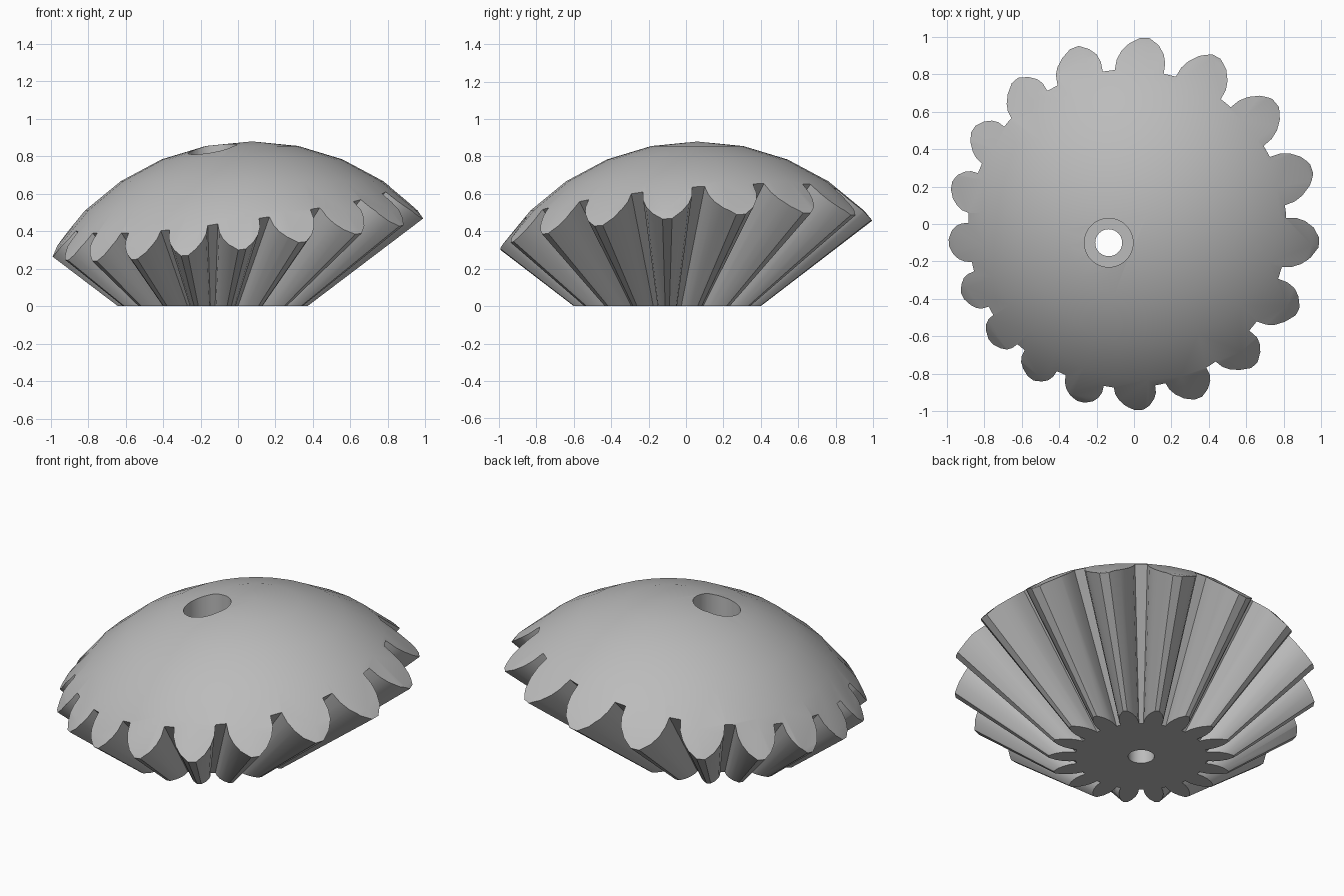
import bpy, bmesh
from math import sin, cos, radians
from mathutils import Matrix

cube = bpy.data.objects.get("Cube")
if cube:
    bpy.data.objects.remove(cube, do_unlink=True)

TEETH = 18
AXIS_X, AXIS_Y = -0.135, -0.1
APEX = 0.383                     # depth of the pitch cone apex below the base
TOP = 1.05
# half tooth: (radius per unit height above apex, half angle in degrees)
FLANK = [(0.94, 8.0), (1.04, 7.5), (1.13, 6.3), (1.23, 4.2), (1.32, 1.3)]


def finish(name, bm):
    bmesh.ops.recalc_face_normals(bm, faces=bm.faces)
    mesh = bpy.data.meshes.new(name)
    bm.to_mesh(mesh)
    bm.free()
    obj = bpy.data.objects.new(name, mesh)
    bpy.context.collection.objects.link(obj)
    return obj


def bore(name, radius, z0, z1):
    bm = bmesh.new()
    bmesh.ops.create_cone(bm, cap_ends=True, segments=40, radius1=radius, radius2=radius,
                          depth=z1 - z0,
                          matrix=Matrix.Translation((AXIS_X, AXIS_Y, (z0 + z1) / 2)))
    return finish(name, bm)


# toothed cone, flaring upwards from the base
outline = []
for i in range(TEETH):
    mid = i * 360 / TEETH
    outline += [(r, radians(mid - a)) for r, a in FLANK]
    outline += [(r, radians(mid + a)) for r, a in reversed(FLANK)]

bm = bmesh.new()
rings = []
for z in (0, TOP):
    rings.append([bm.verts.new((AXIS_X + r * (z + APEX) * cos(a),
                                AXIS_Y + r * (z + APEX) * sin(a), z)) for r, a in outline])
low, high = rings
n = len(outline)
for i in range(n):
    j = (i + 1) % n
    bm.faces.new((low[i], low[j], high[j], high[i]))
bm.faces.new(low)
bm.faces.new(high)
gear = finish("bevel_gear", bm)

# dome that trims the gear, set off from the gear's axis
bm = bmesh.new()
bmesh.ops.create_uvsphere(bm, u_segments=32, v_segments=16, radius=1.262,
                          matrix=Matrix.Translation((0.075, 0.06, -0.382)))
dome = finish("dome_trim", bm)

# stepped hole along the axis
wide = bore("wide_bore", 0.13, 0.25, 1.5)
narrow = bore("narrow_bore", 0.072, -0.5, 1.5)

tools = [(dome, 'INTERSECT'), (wide, 'DIFFERENCE'), (narrow, 'DIFFERENCE')]
for tool, operation in tools:
    tool.hide_render = True
    mod = gear.modifiers.new(tool.name, 'BOOLEAN')
    mod.operation = operation
    mod.solver = 'EXACT'
    mod.object = tool

# bake the cuts and drop the helpers
graph = bpy.context.evaluated_depsgraph_get()
baked = bpy.data.meshes.new_from_object(gear.evaluated_get(graph))
gear.modifiers.clear()
gear.data = baked
for tool, _ in tools:
    bpy.data.objects.remove(tool, do_unlink=True)

# material and shading
grey = bpy.data.materials.new("light_grey")
grey.use_nodes = True
colour = (0.5, 0.5, 0.5, 1)
grey.diffuse_color = colour
grey.node_tree.nodes["Principled BSDF"].inputs["Base Color"].default_value = colour
gear.data.materials.clear()
gear.data.materials.append(grey)

bpy.ops.object.select_all(action='DESELECT')
gear.select_set(True)
bpy.context.view_layer.objects.active = gear
bpy.ops.object.shade_smooth_by_angle(angle=radians(30))
